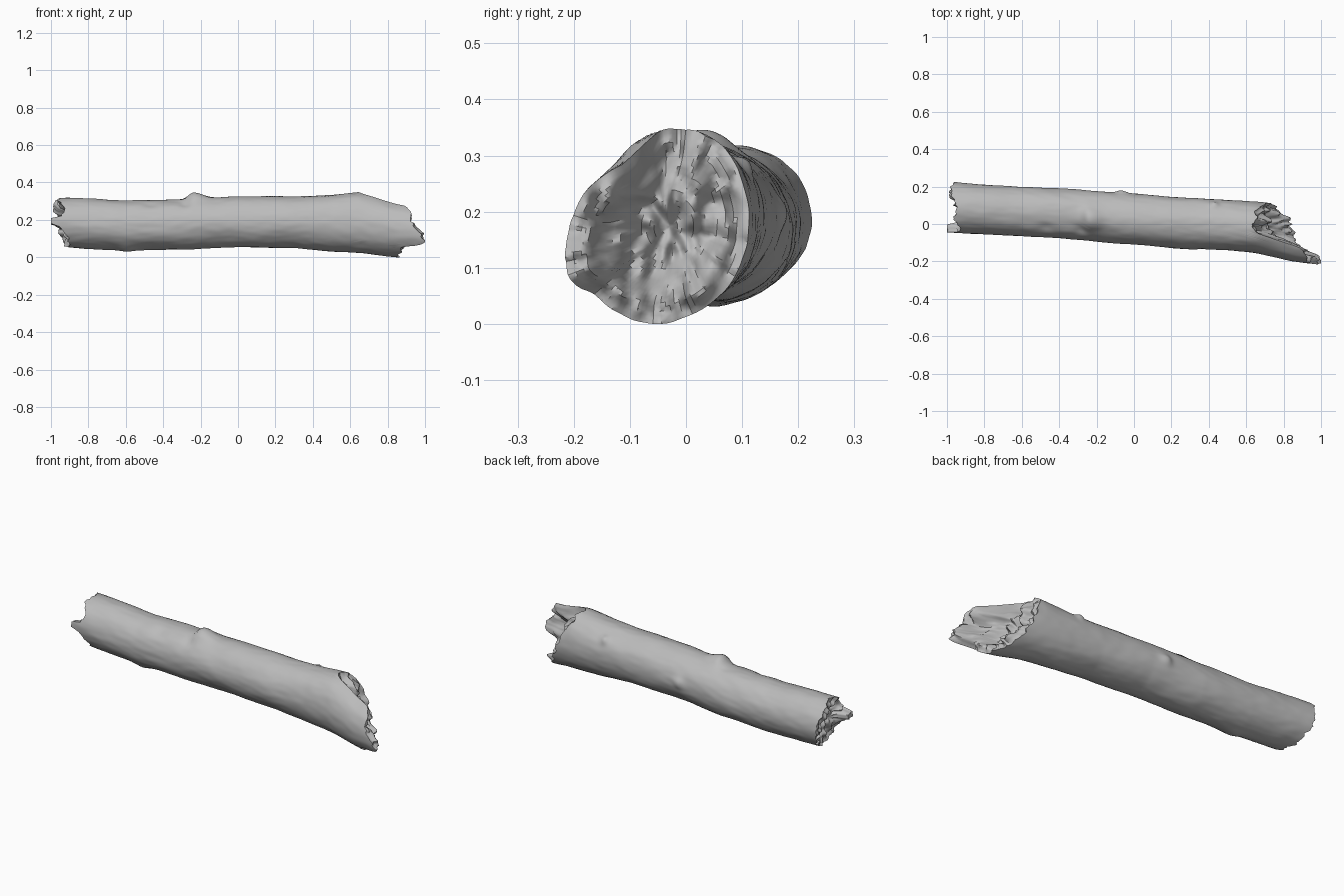
import bpy, bmesh, math
from mathutils import Vector, noise

cube = bpy.data.objects.get("Cube")
if cube:
    bpy.data.objects.remove(cube, do_unlink=True)

SIDES, ROWS, CAP = 112, 130, 20

# Trunk envelope: x, y min, y max, z min, z max
STATIONS = [
    (-1.0, -.045, .225, .055, .32), (-.8, -.055, .21, .045, .315),
    (-.6, -.065, .20, .037, .305), (-.3, -.085, .185, .042, .31),
    (0, -.11, .16, .055, .325), (.3, -.135, .14, .048, .325),
    (.5, -.14, .13, .033, .335), (.65, -.155, .12, .022, .348),
    (.85, -.20, .10, .002, .30), (1.0, -.22, .08, .002, .28)]

# Broken rims: angle around the trunk (0 = back, 90 = top), x of the break
RIGHT_RIM = [(0, .73), (45, .66), (90, .63), (104, .67), (118, .89), (135, .92),
             (155, .93), (172, .94), (190, .98), (206, 1.0), (214, .97),
             (221, .88), (245, .86), (275, .85), (290, .82), (315, .77), (360, .73)]
LEFT_RIM = [(0, -.96), (45, -.98), (90, -.95), (120, -.965), (145, -.93),
            (164, -.94), (171, -1.0), (181, -1.0), (190, -.95), (215, -.90),
            (270, -.91), (320, -.94), (360, -.96)]

# Knots and dents: x, angle, height, width left, width right, angular width
KNOTS = [(-.24, 98, .036, .035, .07, 26), (.43, 40, .014, .02, .02, 9),
         (-.07, 5, .014, .025, .035, 12), (-.60, 250, .010, .05, .05, 22),
         (-.28, 125, -.008, .03, .03, 12), (-.47, 125, -.007, .04, .04, 12)]


def interp(table, x):
    """Linear lookup of all columns after the first."""
    x = min(max(x, table[0][0]), table[-1][0])
    for a, b in zip(table, table[1:]):
        if x <= b[0]:
            t = (x - a[0]) / (b[0] - a[0])
            return [p + (q - p) * t for p, q in zip(a[1:], b[1:])]


def smooth(lo, hi, v):
    t = min(max((v - lo) / (hi - lo), 0), 1)
    return t * t * (3 - 2 * t)


def trunk_point(x, deg, s=1.0):
    """Point at length x and angle deg, s = fraction of the radius."""
    y0, y1, z0, z1 = interp(STATIONS, x)
    c, n = math.cos(math.radians(deg)), math.sin(math.radians(deg))
    bump = .004 * noise.noise(Vector((x * 5, c * 1.6, n * 1.6)))
    bump += .0015 * noise.noise(Vector((x * 14, c * 5, n * 5)))
    for kx, ka, h, wl, wr, wa in KNOTS:
        da = (deg - ka + 180) % 360 - 180
        w = wl if x < kx else wr
        bump += h * math.exp(-((x - kx) / w) ** 2 - (da / wa) ** 2)
    y = (y0 + y1) / 2 + s * c * ((y1 - y0) / 2 + bump)
    z = (z0 + z1) / 2 + s * n * ((z1 - z0) / 2 + bump)
    return Vector((x, y, max(z, 0)))


def rim_x(table, deg):
    c, n = math.cos(math.radians(deg)), math.sin(math.radians(deg))
    jag = noise.noise(Vector((c * 5, n * 5, table[0][1] * 9)))
    jag += .6 * noise.noise(Vector((c * 12, n * 12, 3)))
    return min(max(interp(table, deg)[0] + .018 * jag, -1), 1)


def cap_point(table, core, deg, s, ridge):
    """Torn wood face: rim splinters fall away to a rough core."""
    edge = rim_x(table, deg)
    x = core + (edge - core) * smooth(.3, .8, s)
    p = trunk_point(x, deg, s)
    fibre = noise.noise(Vector((2, p.y * 28, p.z * 9)))
    fibre += .7 * noise.noise(Vector((7, p.y * 45, p.z * 30)))
    p.x = min(max(x + ridge * fibre * smooth(1, .8, s), -1), 1)
    return p


bm = bmesh.new()
angles = [360 * i / SIDES for i in range(SIDES)]
rings = []

# Left torn face, from core to rim
for k in range(1, CAP):
    rings.append([cap_point(LEFT_RIM, -.90, a, k / CAP, .03) for a in angles])
# Bark from rim to rim
for r in range(ROWS + 1):
    t = r / ROWS
    rings.append([trunk_point(rim_x(LEFT_RIM, a) * (1 - t) + rim_x(RIGHT_RIM, a) * t, a)
                  for a in angles])
# Right torn face, from rim to core
for k in range(CAP - 1, 0, -1):
    rings.append([cap_point(RIGHT_RIM, .72, a, k / CAP, .045) for a in angles])

loops = [[bm.verts.new(p) for p in ring] for ring in rings]
for lo, hi in zip(loops, loops[1:]):
    for i in range(SIDES):
        j = (i + 1) % SIDES
        bm.faces.new((lo[i], lo[j], hi[j], hi[i]))
for loop in (loops[0], loops[-1]):
    tip = bm.verts.new(sum((v.co for v in loop), Vector()) / SIDES)
    for i in range(SIDES):
        bm.faces.new((loop[i], loop[(i + 1) % SIDES], tip))
bmesh.ops.recalc_face_normals(bm, faces=bm.faces)

mesh = bpy.data.meshes.new("broken_log")
bm.to_mesh(mesh)
bm.free()
log = bpy.data.objects.new("broken_log", mesh)
bpy.context.collection.objects.link(log)

# Plain grey wood
wood = bpy.data.materials.new("grey_wood")
wood.use_nodes = True
grey = (.5, .5, .5, 1)
wood.diffuse_color = grey
wood.node_tree.nodes["Principled BSDF"].inputs["Base Color"].default_value = grey
mesh.materials.append(wood)

bpy.ops.object.select_all(action='DESELECT')
log.select_set(True)
bpy.context.view_layer.objects.active = log
bpy.ops.object.shade_smooth_by_angle(angle=math.radians(45))
